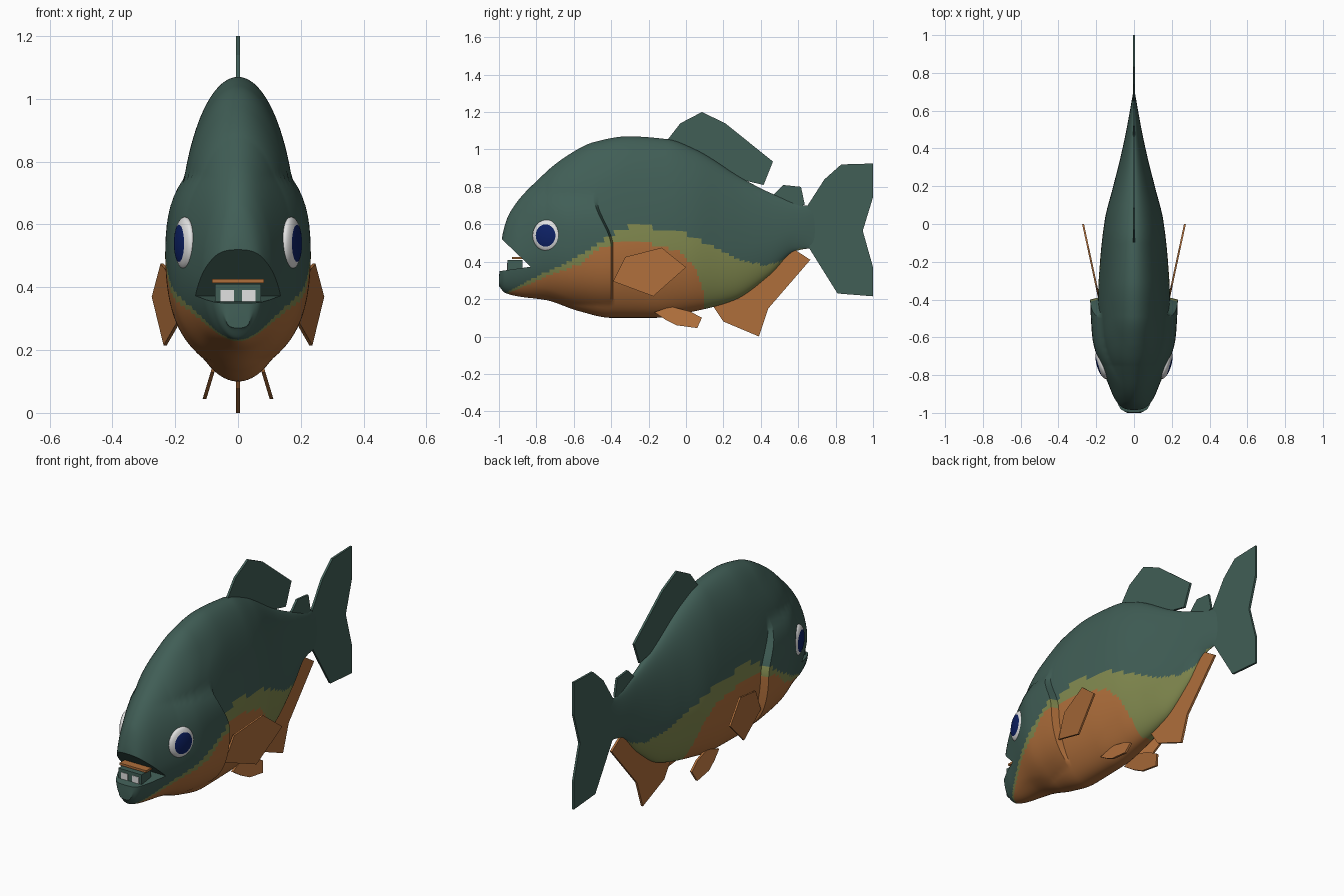
import bpy, bmesh, math
from mathutils import Vector, Matrix

if "Cube" in bpy.data.objects:
    bpy.data.objects.remove(bpy.data.objects["Cube"])


def material(name, rgb):
    m = bpy.data.materials.new(name)
    m.diffuse_color = (*rgb, 1)
    m.use_nodes = True
    m.node_tree.nodes["Principled BSDF"].inputs["Base Color"].default_value = m.diffuse_color
    return m


GREEN = material("dark_green", (0.052, 0.112, 0.093))
OLIVE = material("olive", (0.22, 0.25, 0.078))
ORANGE = material("orange", (0.43, 0.158, 0.044))
WHITE = material("white", (0.75, 0.75, 0.75))
NAVY = material("navy", (0.004, 0.015, 0.13))


def finish(name, bm, mats, smooth=None):
    bmesh.ops.recalc_face_normals(bm, faces=bm.faces)
    me = bpy.data.meshes.new(name)
    bm.to_mesh(me)
    bm.free()
    for m in mats:
        me.materials.append(m)
    ob = bpy.data.objects.new(name, me)
    bpy.context.collection.objects.link(ob)
    if smooth:
        shade(ob, smooth)
    return ob


def activate(ob):
    bpy.ops.object.select_all(action='DESELECT')
    ob.select_set(True)
    bpy.context.view_layer.objects.active = ob


def shade(ob, angle):
    activate(ob)
    bpy.ops.object.shade_smooth_by_angle(angle=math.radians(angle))


def curve(pts, y, smooth=True):
    """Monotone cubic (or linear) interpolation through (y, value) points."""
    if y <= pts[0][0]:
        return pts[0][1]
    if y >= pts[-1][0]:
        return pts[-1][1]
    i = max(k for k in range(len(pts) - 1) if pts[k][0] <= y)
    slope = lambda k: (pts[k + 1][1] - pts[k][1]) / (pts[k + 1][0] - pts[k][0])

    def tangent(k):
        if k == 0:
            return slope(0)
        if k == len(pts) - 1:
            return slope(k - 1)
        a, b = slope(k - 1), slope(k)
        return 2 * a * b / (a + b) if a * b > 0 else 0
    h = pts[i + 1][0] - pts[i][0]
    t = (y - pts[i][0]) / h
    p, q = pts[i][1], pts[i + 1][1]
    if not smooth:
        return p + (q - p) * t
    return (p * (1 + 2 * t) * (1 - t) ** 2 + tangent(i) * h * t * (1 - t) ** 2
            + q * t * t * (3 - 2 * t) + tangent(i + 1) * h * t * t * (t - 1))


def step(a, b, v):
    t = min(1, max(0, (v - a) / (b - a)))
    return t * t * (3 - 2 * t)


# Body profile: back line, belly line, half width
TOP = [(-1, .31), (-.99, .46), (-.98, .55), (-.94, .665), (-.8, .83), (-.63, .97), (-.49, 1.04),
       (-.31, 1.07), (-.1, 1.055), (.05, 1.0), (.31, .84), (.47, .76), (.65, .7), (.7, .7)]
BELLY = [(-1, .27), (-.97, .235), (-.9, .215), (-.75, .195), (-.57, .135), (-.4, .1), (-.17, .1),
         (.02, .13), (.26, .195), (.45, .33), (.58, .455), (.66, .47), (.7, .47)]
WIDTH = [(-1, .035), (-.98, .07), (-.95, .09), (-.9, .115), (-.8, .145), (-.7, .165), (-.55, .183),
         (-.38, .19), (-.2, .18), (.02, .155), (.2, .11), (.36, .07), (.5, .04), (.7, .004)]
# Colour borders along the flank
GREEN_EDGE = [(-1, .22), (-.96, .235), (-.78, .33), (-.62, .4), (-.46, .505), (-.33, .585), (-.22, .59),
              (0, .55), (.13, .49), (.29, .41), (.42, .38), (.5, .4), (.6, .47)]
ORANGE_EDGE = [(-1, .215), (-.95, .23), (-.75, .32), (-.57, .385), (-.46, .475), (-.35, .505), (-.19, .495),
               (-.03, .455), (.05, .36), (.09, .25), (.11, .1), (.12, -1)]


def body():
    bm = bmesh.new()
    N, M = 160, 112
    rings = []
    for i in range(N + 1):
        y = -1 + 1.7 * (i / N) ** 1.4
        top, bot, w = curve(TOP, y), curve(BELLY, y), curve(WIDTH, y)
        mid = bot + .42 * (top - bot)
        ring = []
        for j in range(M):
            a = 2 * math.pi * j / M
            x, s = w * math.cos(a), math.sin(a)
            z = mid + s * ((top - mid) if s > 0 else (mid - bot))
            # gill cover: swells toward a sharp curved rear edge
            bump = max(0, 1 - ((z - .46) / .29) ** 4) * min(1, abs(x) / .09)
            swell = .042 * step(-.9, -.6, y) * bump * (y < -.4)
            x += math.copysign(swell, x)
            bend = .09 * step(.48, .74, z) * (1 - step(.78, .95, z))
            yy = y - bend * max(0, 1 - abs(y + .4) / .35)
            ring.append(bm.verts.new((x, yy, z)))
        rings.append(ring)
    for r, s in zip(rings, rings[1:]):
        for j in range(M):
            k = (j + 1) % M
            bm.faces.new((r[j], r[k], s[k], s[j]))
    bm.faces.new(rings[0])
    bm.faces.new(rings[-1])
    for f in bm.faces:
        c = f.calc_center_median()
        if c.z < curve(ORANGE_EDGE, c.y, False):
            f.material_index = 2
        elif c.z < curve(GREEN_EDGE, c.y, False):
            f.material_index = 1
    return finish("body", bm, [GREEN, OLIVE, ORANGE])


def plate(name, pts, mat, thick=.012, place=lambda y, z: 0):
    """Thin fin from a (y, z) outline; place gives x for each point."""
    bm = bmesh.new()
    sides = [[bm.verts.new((place(y, z) + d, y, z)) for y, z in pts] for d in (-thick / 2, thick / 2)]
    bm.faces.new(sides[0])
    bm.faces.new(sides[1][::-1])
    for i in range(len(pts)):
        k = (i + 1) % len(pts)
        bm.faces.new((sides[0][i], sides[0][k], sides[1][k], sides[1][i]))
    return finish(name, bm, [mat])


def box(name, center, size, mat):
    bm = bmesh.new()
    bmesh.ops.create_cube(bm, size=1, matrix=Matrix.Translation(center) @ Matrix.Diagonal((*size, 1)))
    return finish(name, bm, [mat])


# Body with the open mouth cut out
fish = body()
cutter = plate("mouth_cutter", [(-.83, .373), (-1.1, .63), (-1.1, .335)], GREEN, .6)
mod = fish.modifiers.new("mouth", 'BOOLEAN')
mod.object = cutter
mod.operation = 'DIFFERENCE'
mod.solver = 'EXACT'
activate(fish)
bpy.ops.object.modifier_apply(modifier="mouth")
bpy.data.objects.remove(cutter)
shade(fish, 35)

# Mouth inside
box("lower_gum", (0, -.915, .37), (.145, .08, .08), GREEN)
box("upper_gum", (0, -.9, .42), (.165, .06, .012), ORANGE)

# Middle fins
plate("dorsal_fin", [(-.1, 1.05), (-.03, 1.14), (.085, 1.2), (.21, 1.14), (.465, .935),
                     (.415, .81), (.31, .835), (.1, .92)], GREEN)
plate("small_back_fin", [(.465, .755), (.52, .81), (.615, .8), (.635, .705), (.55, .68)], GREEN)
plate("tail_fin", [(.65, .7), (.74, .84), (.83, .92), (1, .925), (1, .745), (.945, .565),
                   (1, .37), (1, .215), (.81, .23), (.66, .47)], GREEN)
plate("anal_fin", [(.14, .17), (.2, .08), (.39, 0), (.44, .15), (.665, .41), (.58, .465),
                   (.45, .36), (.2, .22)], ORANGE)

# Paired parts
for side, s in (("left", -1), ("right", 1)):
    plate(side + "_tooth", [(-.957, .35), (-.957, .392), (-.95, .392), (-.95, .35)], WHITE, .042,
          lambda y, z: s * .034)
    plate(side + "_pectoral_fin", [(-.325, .425), (-.13, .475), (0, .37), (-.175, .215), (-.39, .295)],
          ORANGE, .01, lambda y, z: s * (.188 + (y + .38) * .215))
    plate(side + "_pelvic_fin", [(-.17, .13), (-.11, .09), (-.05, .06), (.06, .045), (.085, .1),
                                 (.02, .135), (-.08, .16)], ORANGE, .012,
          lambda y, z: s * (.075 + (.15 - z) * .3))
    # eye: flattened dome with the iris on its outer cap
    bm = bmesh.new()
    bmesh.ops.create_uvsphere(bm, u_segments=32, v_segments=24, radius=1,
                              matrix=Matrix.Rotation(math.pi / 2, 4, 'Y'))
    for f in bm.faces:
        c = f.calc_center_median()
        if c.x * s > 0 and math.hypot(c.y, c.z) < .66:
            f.material_index = 1
    turn = Matrix.Rotation(-s * math.radians(17), 4, 'Z')
    bm.transform(Matrix.Translation((s * .169, -.745, .54)) @ turn @ Matrix.Diagonal((.028, .078, .084, 1)))
    finish(side + "_eye", bm, [WHITE, NAVY], 60)
